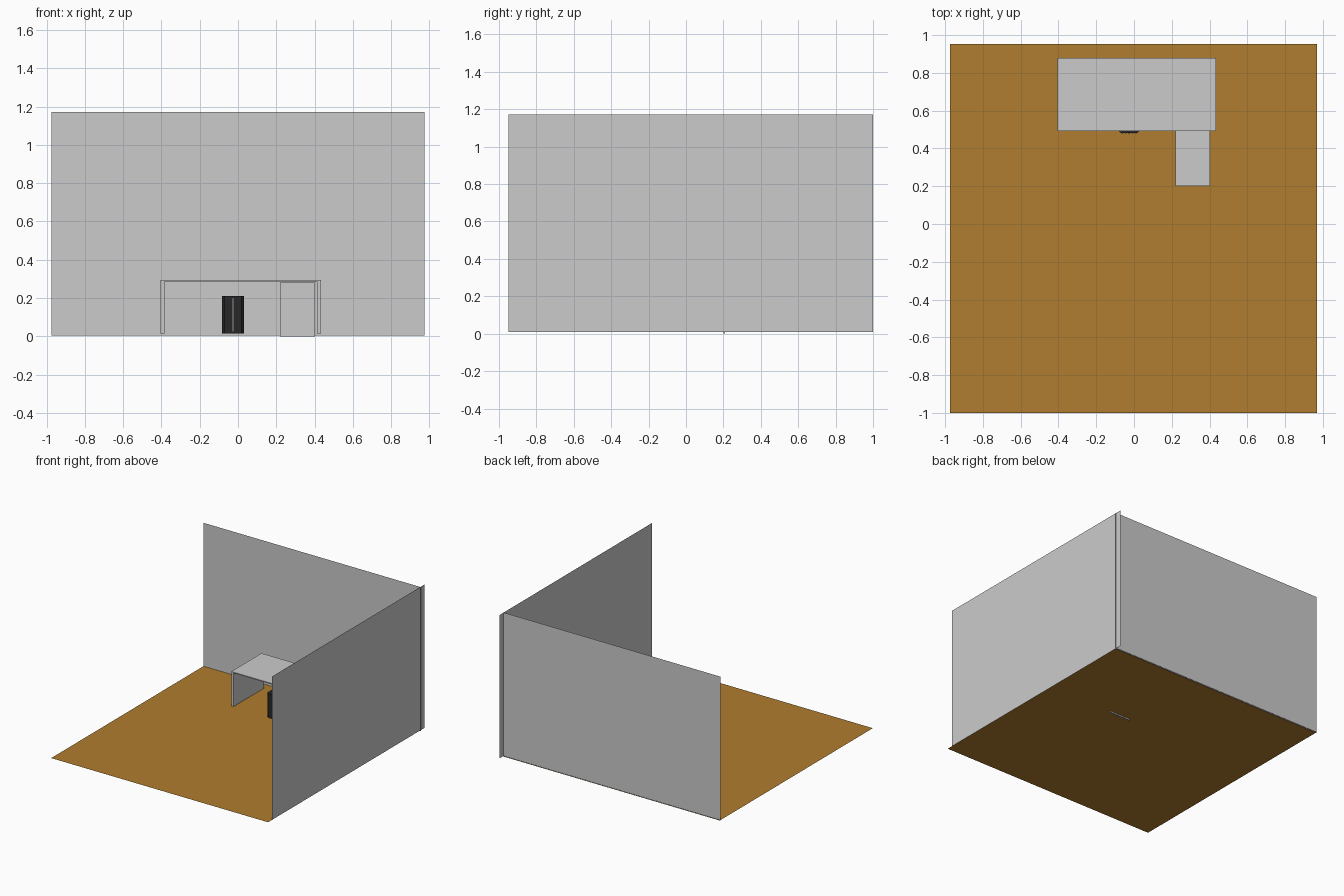
import bpy

if "Cube" in bpy.data.objects:
    bpy.data.objects.remove(bpy.data.objects["Cube"])

def material(name, rgb):
    m = bpy.data.materials.new(name)
    m.diffuse_color = (*rgb, 1)
    m.use_nodes = True
    m.node_tree.nodes["Principled BSDF"].inputs["Base Color"].default_value = m.diffuse_color
    return m

def mesh(name, verts, faces, mat=None):
    me = bpy.data.meshes.new(name)
    me.from_pydata(verts, [], faces)
    ob = bpy.data.objects.new(name, me)
    bpy.context.collection.objects.link(ob)
    if mat:
        me.materials.append(mat)
    return ob

def prism(name, outline, z0, z1, mat=None):
    """Extrude a counter-clockwise xy outline from z0 to z1."""
    n = len(outline)
    verts = [(x, y, z) for z in (z0, z1) for x, y in outline]
    faces = [tuple(range(n))[::-1], tuple(range(n, 2 * n))]
    faces += [(i, (i + 1) % n, n + (i + 1) % n, n + i) for i in range(n)]
    return mesh(name, verts, faces, mat)

def box(name, x0, x1, y0, y1, z0, z1, mat=None):
    return prism(name, [(x0, y0), (x1, y0), (x1, y1), (x0, y1)], z0, z1, mat)

wood = material("brown_floor", (0.435, 0.205, 0.029))
black = material("black_plastic", (0.02, 0.02, 0.02))
trim = material("dark_grey_trim", (0.12, 0.12, 0.12))
quad = [(0, 1, 2, 3)]

# Room: single-sheet floor and two walls
mesh("floor", [(-.975, -1, .01), (.97, -1, .01), (.97, .953, .01), (-.975, .953, .01)], quad, wood)
mesh("back_wall", [(-.975, .95, .004), (.975, .95, .004), (.975, .95, 1.172), (-.975, .95, 1.172)], quad)
mesh("right_wall", [(.97, 1, .01), (.97, -.95, .01), (.97, -.95, 1.172), (.97, 1, 1.172)], quad)

# Desk: thin top on two side panels
box("desk_top", -.405, .433, .493, .88, .286, .294)
for name, x in (("desk_left_panel", -.405), ("desk_right_panel", .413)):
    box(name, x, x + .02, .493, .88, .015, .287)

# Drawer cabinet, pulled out, with a front panel reaching lower
box("drawer_cabinet", .22, .402, .208, .58, .012, .28)
box("drawer_front", .22, .402, .2, .208, 0, .28)

# Computer tower under the desk, chamfered front
prism("computer_tower", [(-.083, .495), (-.07, .483), (.018, .483), (.031, .495),
                         (.031, .73), (-.083, .73)], .015, .21, black)
for i, x in enumerate((-.062, -.045, -.007, .01)):
    box(f"front_rib_{i}", x - .003, x + .003, .48, .484, .02, .205, black)
box("front_strip", -.031, -.021, .48, .484, .025, .2, trim)
